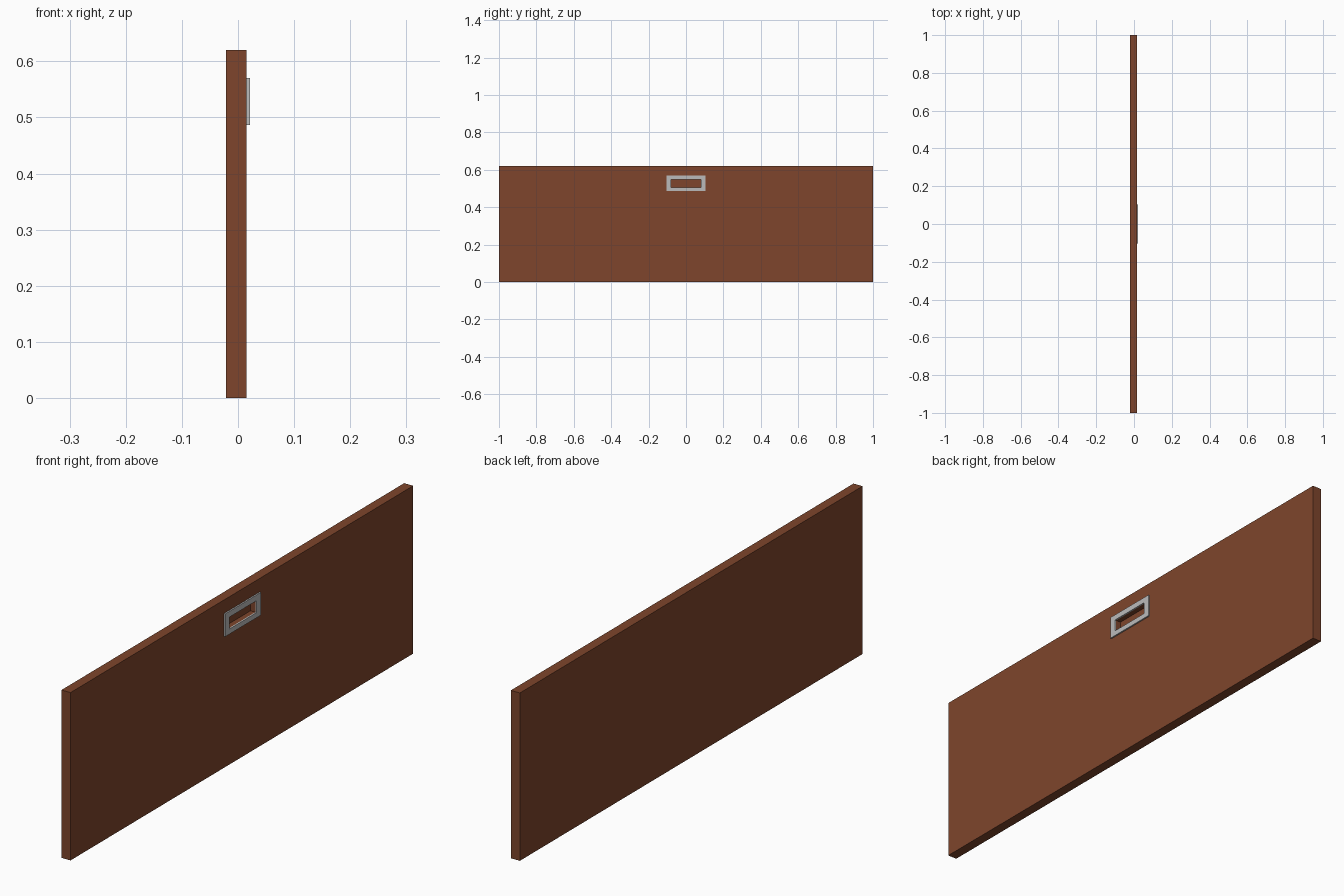
import bpy

if "Cube" in bpy.data.objects:
    bpy.data.objects.remove(bpy.data.objects["Cube"])

def box(name, x, y, z):
    bpy.ops.mesh.primitive_cube_add(size=1, location=(sum(x) / 2, sum(y) / 2, sum(z) / 2))
    o = bpy.context.object
    o.name = name
    o.scale = (x[1] - x[0], y[1] - y[0], z[1] - z[0])
    bpy.ops.object.transform_apply(location=True, rotation=False, scale=True)
    return o

def cut(target, cutter):
    m = target.modifiers.new("cut", 'BOOLEAN')
    m.operation = 'DIFFERENCE'
    m.solver = 'EXACT'
    m.object = cutter
    bpy.context.view_layer.objects.active = target
    bpy.ops.object.modifier_apply(modifier=m.name)

def paint(o, name, rgb):
    m = bpy.data.materials.new(name)
    m.diffuse_color = (*rgb, 1)
    m.use_nodes = True
    m.node_tree.nodes["Principled BSDF"].inputs["Base Color"].default_value = m.diffuse_color
    o.data.materials.clear()
    o.data.materials.append(m)

BACK, FACE, FRONT = -0.021, 0.0155, 0.021

# Wooden drawer front and its metal pull surround
panel = box("drawer_front", (BACK, FACE), (-1, 1), (0, 0.62))
pull = box("pull_frame", (FACE, FRONT), (-0.104, 0.104), (0.486, 0.57))

# Finger recess through the frame into the panel
recess = box("recess_cutter", (-0.004, 0.05), (-0.079, 0.079), (0.505, 0.549))
recess.hide_render = True
for part in (panel, pull):
    cut(part, recess)
bpy.data.objects.remove(recess)

paint(panel, "brown_wood", (0.21, 0.06, 0.025))
paint(pull, "light_metal", (0.5, 0.5, 0.5))
